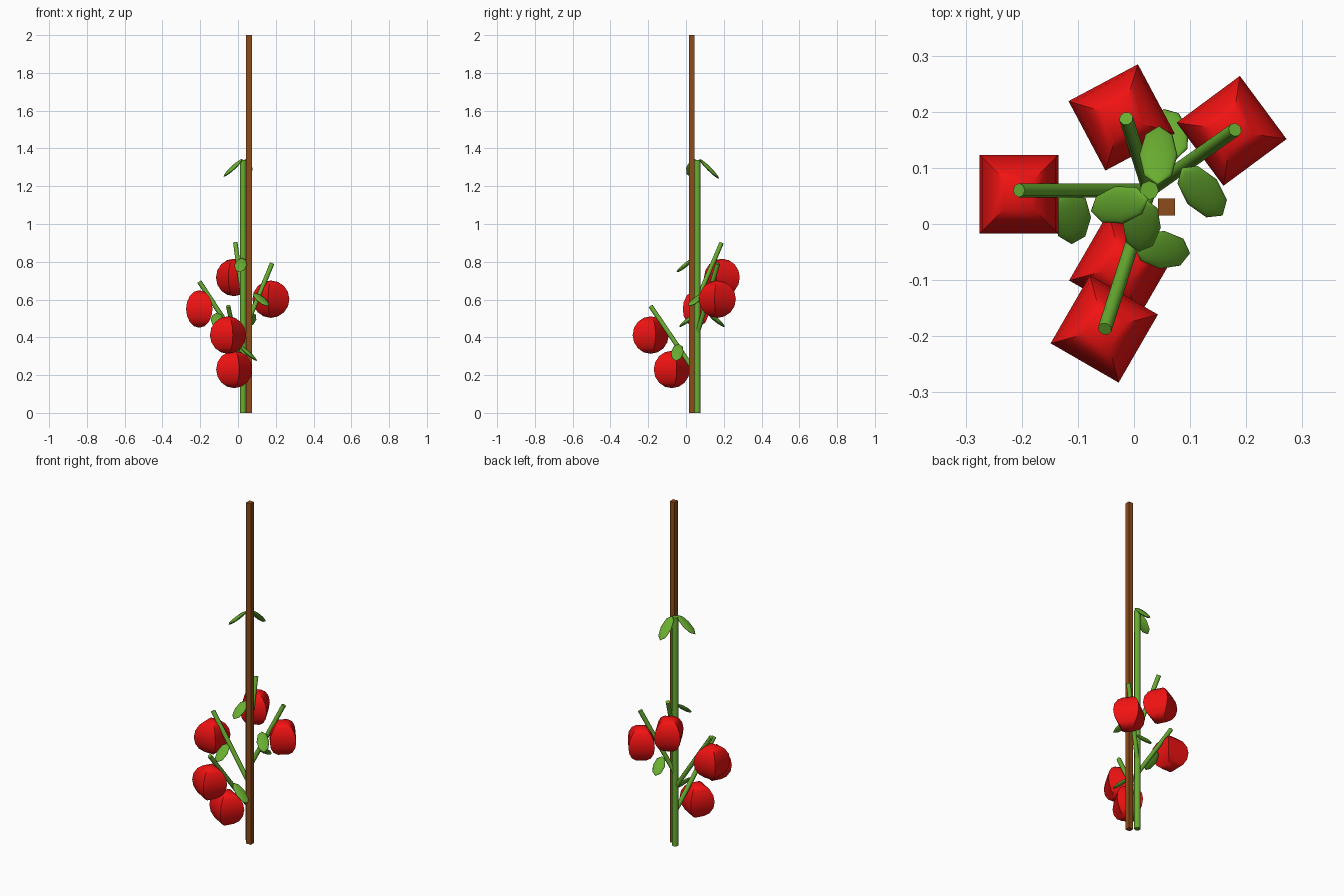
import bpy, math
from mathutils import Vector, Matrix

if "Cube" in bpy.data.objects:
    bpy.data.objects.remove(bpy.data.objects["Cube"])


def material(name, color):
    m = bpy.data.materials.new(name)
    m.diffuse_color = (*color, 1)
    m.use_nodes = True
    m.node_tree.nodes["Principled BSDF"].inputs["Base Color"].default_value = m.diffuse_color
    return m


GREEN = material("green", (0.14, 0.42, 0.03))
RED = material("red", (0.88, 0.006, 0.006))
BROWN = material("brown", (0.27, 0.07, 0.01))


def finish(name, mat, smooth=True):
    ob = bpy.context.object
    ob.name = name
    ob.data.materials.append(mat)
    if smooth:
        bpy.ops.object.shade_smooth_by_angle(angle=math.radians(50))
    return ob


def rod(name, a, b, r):
    a, b = Vector(a), Vector(b)
    bpy.ops.mesh.primitive_cylinder_add(vertices=8, radius=r, depth=(b - a).length)
    ob = finish(name, GREEN)
    ob.matrix_world = Matrix.Translation((a + b) / 2) @ (b - a).to_track_quat('Z', 'Y').to_matrix().to_4x4()


def fruit(name, pos, yaw):
    # four-sided low-poly sphere; corners point 45 degrees off the yaw
    bpy.ops.mesh.primitive_uv_sphere_add(segments=4, ring_count=8, radius=0.099, location=pos)
    bpy.context.object.rotation_euler.z = math.radians(yaw + 45)
    finish(name, RED)


def leaf(name, base, tip):
    # flattened ellipsoid stretched from base to tip
    a, b = Vector(base), Vector(tip)
    bpy.ops.mesh.primitive_uv_sphere_add(segments=8, ring_count=6, radius=1)
    ob = finish(name, GREEN)
    x = (b - a).normalized()
    y = Vector((0, 0, 1)).cross(x).normalized()
    rot = Matrix((x, y, x.cross(y))).transposed().to_4x4()
    size = Matrix.Diagonal(((b - a).length / 2, 0.034, 0.011, 1))
    ob.matrix_world = Matrix.Translation((a + b) / 2) @ rot @ size


# support stake
bpy.ops.mesh.primitive_cube_add(size=1, location=(0.058, 0.03, 1))
bpy.context.object.scale = (0.03, 0.03, 2)
finish("stake", BROWN, smooth=False)

# main stem and side branches
SX, SY = 0.027, 0.06
rod("stem", (SX, SY, 0), (SX, SY, 1.34), 0.017)
for i, (z, tip) in enumerate([
        (0.34, (-0.205, 0.06, 0.695)), (0.2, (-0.052, -0.187, 0.565)),
        (0.42, (0.18, 0.168, 0.79)), (0.6, (-0.014, 0.188, 0.9))]):
    rod(f"branch_{i + 1}", (SX, SY, z), tip, 0.0125)

# fruit
for i, (pos, yaw) in enumerate([
        ((-0.205, 0.053, 0.55), 0), ((-0.053, -0.187, 0.412), 60),
        ((0.174, 0.166, 0.602), 36.5), ((-0.022, 0.19, 0.717), 28),
        ((-0.02, -0.075, 0.23), 60)]):
    fruit(f"fruit_{i + 1}", pos, yaw)

# leaves, drooping from base to tip
for i, (base, tip) in enumerate([
        ((0.025, 0.045, 1.345), (-0.077, 0.023, 1.25)),
        ((0.042, 0.07, 1.345), (0.045, 0.175, 1.24)),
        ((0.02, 0.045, 0.82), (0.008, -0.05, 0.745)),
        ((0.075, 0.115, 0.53), (0.053, 0.205, 0.455)),
        ((0.085, 0.1, 0.635), (0.158, 0.015, 0.565)),
        ((0.0, -0.04, 0.365), (0.1, -0.052, 0.275)),
        ((-0.11, 0.06, 0.53), (-0.111, -0.036, 0.455))]):
    leaf(f"leaf_{i + 1}", base, tip)
